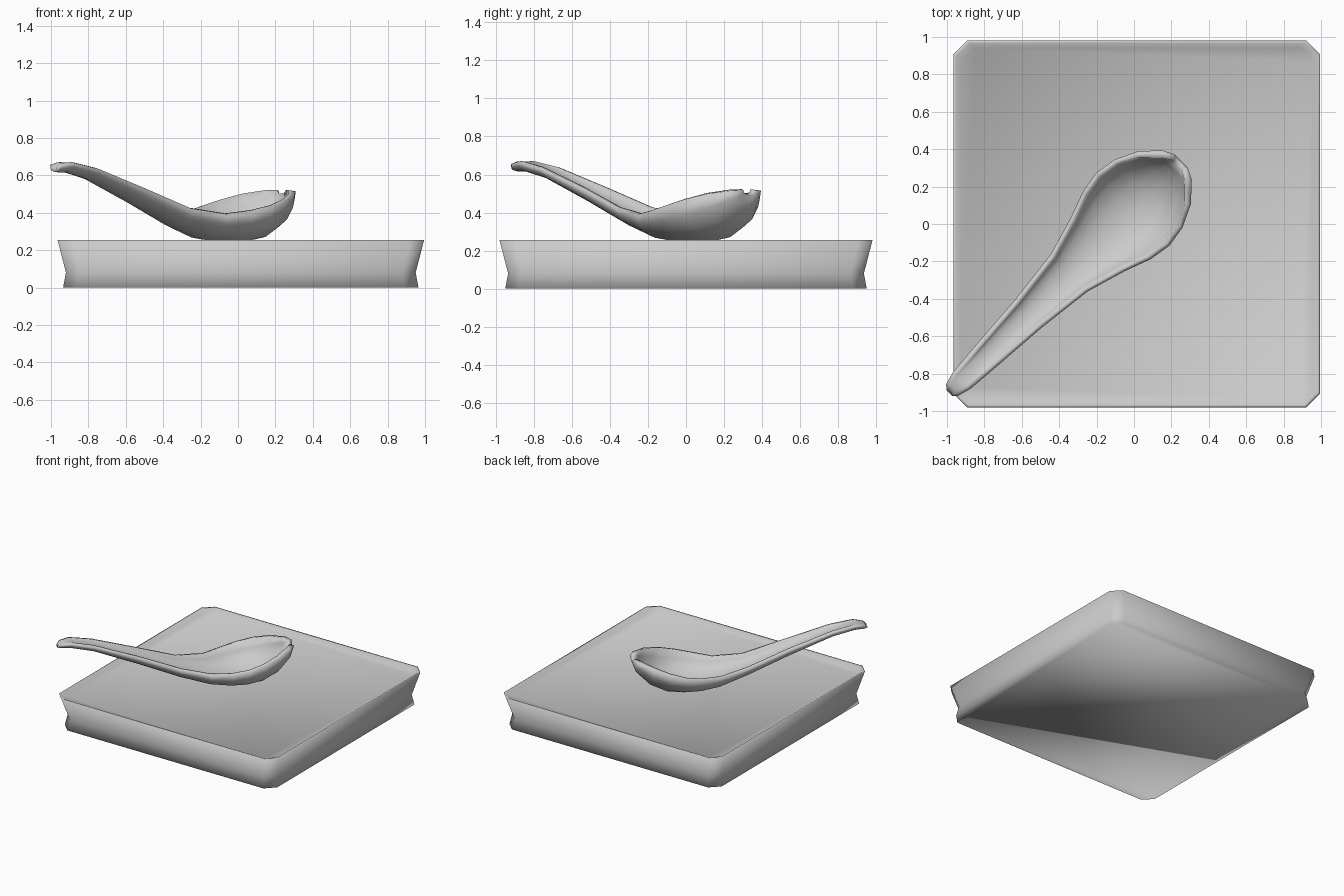
import bpy, bmesh, math

if "Cube" in bpy.data.objects:
    bpy.data.objects.remove(bpy.data.objects["Cube"])

SEG = 8  # segments across each half-round spoon section


def finish(bm, name):
    bmesh.ops.recalc_face_normals(bm, faces=bm.faces)
    mesh = bpy.data.meshes.new(name)
    bm.to_mesh(mesh)
    bm.free()
    for p in mesh.polygons:
        p.use_smooth = True
    obj = bpy.data.objects.new(name, mesh)
    bpy.context.collection.objects.link(obj)
    return obj


def bridge(bm, a, b):
    n = len(a)
    for i in range(n):
        j = (i + 1) % n
        bm.faces.new((a[i], a[j], b[j], b[i]))


# Square dish: waisted side, thin rim and a shallow recessed top
def chamfered_square(bm, h, z, c=0.072):
    pts = [(h, -h + c), (h, h - c), (h - c, h), (-h + c, h),
           (-h, h - c), (-h, -h + c), (-h + c, -h), (h - c, -h)]
    return [bm.verts.new((x + 0.015, y, z)) for x, y in pts]


bm = bmesh.new()
profile = [(0.95, 0), (0.935, 0.08), (0.98, 0.255), (0.968, 0.255), (0.94, 0.23)]
rings = [chamfered_square(bm, h, z) for h, z in profile]
for a, b in zip(rings, rings[1:]):
    bridge(bm, a, b)
bm.faces.new(rings[0])
bm.faces.new(rings[-1])
finish(bm, "square_dish")

# Spoon stations along its axis:
# position, half width, rim height, underside height, inside height, inside position
stations = [
    (-1.397, 0.022, 0.645, 0.622, 0.645, -1.385),
    (-1.375, 0.045, 0.662, 0.617, 0.668, -1.365),
    (-1.300, 0.065, 0.672, 0.615, 0.668, -1.300),
    (-1.130, 0.079, 0.640, 0.577, 0.620, -1.130),
    (-0.800, 0.103, 0.535, 0.450, 0.490, -0.800),
    (-0.490, 0.140, 0.428, 0.325, 0.365, -0.490),
    (-0.275, 0.203, 0.397, 0.258, 0.295, -0.275),
    (-0.130, 0.256, 0.415, 0.242, 0.275, -0.130),
    (-0.010, 0.276, 0.440, 0.241, 0.273, -0.010),
    (0.110, 0.257, 0.472, 0.255, 0.288, 0.105),
    (0.230, 0.200, 0.503, 0.310, 0.345, 0.210),
    (0.325, 0.112, 0.521, 0.405, 0.430, 0.295),
    (0.357, 0.050, 0.523, 0.490, 0.502, 0.328),
]
R = math.sqrt(0.5)


def arc(bm, s, hw, top, low):
    verts = []
    for i in range(SEG + 1):
        t = math.pi * i / SEG
        w = hw * math.cos(t)
        z = top + (low - top) * math.sin(t)
        verts.append(bm.verts.new(((s - w) * R, (s + w) * R + 0.085, z)))
    return verts


bm = bmesh.new()
outer, inner = [], []
for s, hw, rim, low, inside, s_in in stations:
    wall = min(0.026, hw * 0.35)
    outer.append(arc(bm, s, hw, rim - 0.006, low))
    inner.append(arc(bm, s_in, hw - wall, rim, inside))
for k in range(len(stations) - 1):
    bridge(bm, outer[k] + inner[k][::-1], outer[k + 1] + inner[k + 1][::-1])
# Close both ends between the outer and inner skins
for k in (0, -1):
    for i in range(SEG):
        bm.faces.new((outer[k][i], outer[k][i + 1], inner[k][i + 1], inner[k][i]))
finish(bm, "spoon")
